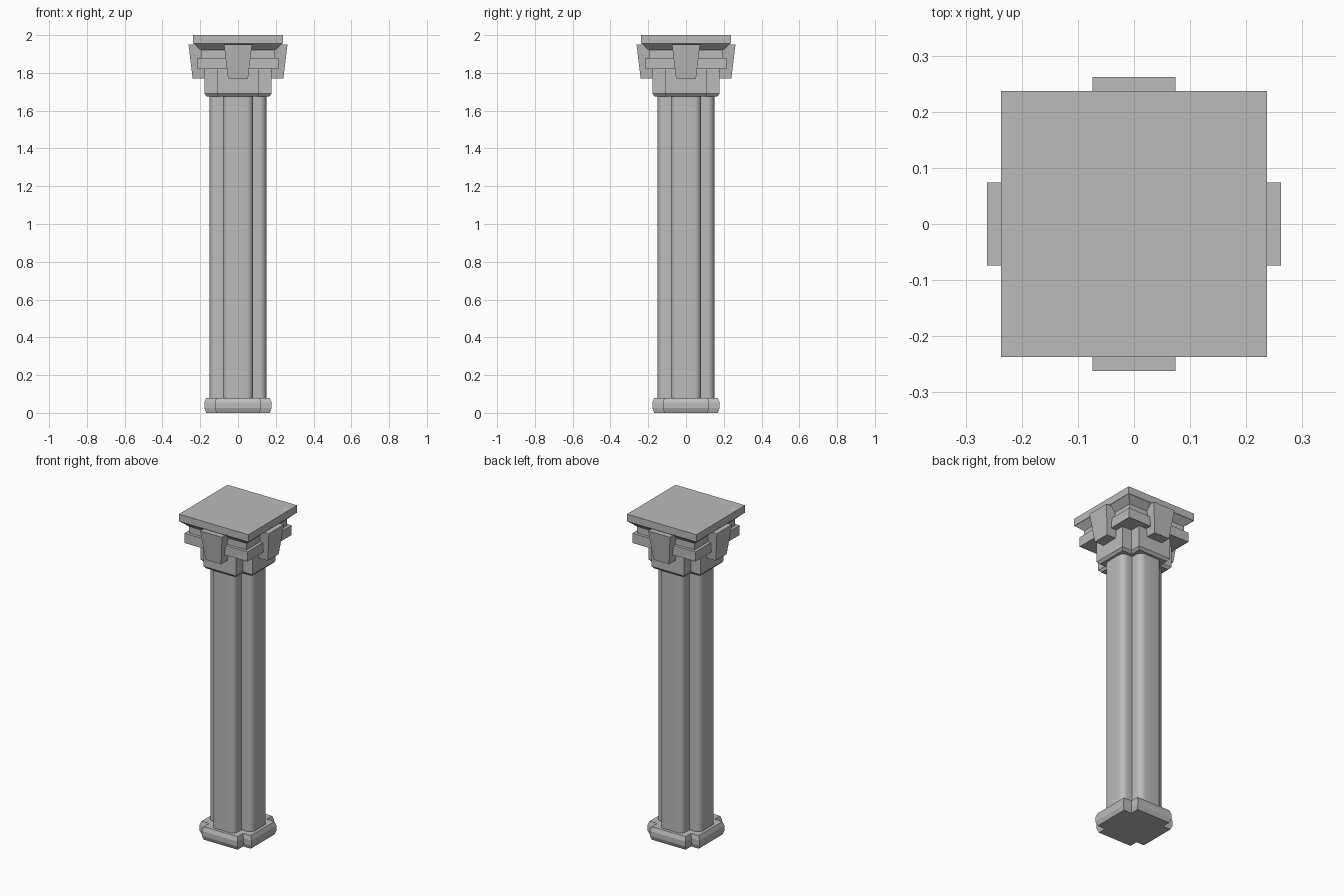
import bpy
import bmesh
import math

if "Cube" in bpy.data.objects:
    bpy.data.objects.remove(bpy.data.objects["Cube"], do_unlink=True)

# One plain stone colour
COLOUR = (0.5, 0.5, 0.5, 1)
stone = bpy.data.materials.new("grey stone")
stone.use_nodes = True
stone.diffuse_color = COLOUR
shader = stone.node_tree.nodes["Principled BSDF"]
shader.inputs["Base Color"].default_value = COLOUR
shader.inputs["Roughness"].default_value = 0.8


def square(half):
    return [(half, -half), (half, half), (-half, half), (-half, -half)]


def cross(arm, reach, radius=0.0, steps=6):
    """Plus-shaped outline; the outer corners may be rounded."""
    quarter = []
    for sign in (-1, 1):
        if radius:
            for i in range(steps + 1):
                t = math.radians(90 * i / steps) + (sign - 1) * math.pi / 4
                quarter.append((reach - radius + radius * math.cos(t),
                                sign * (arm - radius) + radius * math.sin(t)))
        else:
            quarter.append((reach, sign * arm))
    quarter.append((arm, arm))
    points = []
    for turn in range(4):
        for x, y in quarter:
            for _ in range(turn):
                x, y = -y, x
            points.append((x, y))
    return points


def loft(name, rings, smooth=False):
    """Join outlines of equal length, given as (height, outline), into a solid."""
    bm = bmesh.new()
    loops = [[bm.verts.new((x, y, z)) for x, y in outline] for z, outline in rings]
    n = len(loops[0])
    for low, high in zip(loops, loops[1:]):
        for i in range(n):
            j = (i + 1) % n
            bm.faces.new((low[i], low[j], high[j], high[i]))
    bm.faces.new(loops[0][::-1])
    bm.faces.new(loops[-1])
    bmesh.ops.recalc_face_normals(bm, faces=bm.faces)
    mesh = bpy.data.meshes.new(name)
    bm.to_mesh(mesh)
    bm.free()
    mesh.materials.append(stone)
    obj = bpy.data.objects.new(name, mesh)
    bpy.context.collection.objects.link(obj)
    if smooth:
        bpy.ops.object.select_all(action="DESELECT")
        obj.select_set(True)
        bpy.context.view_layer.objects.active = obj
        bpy.ops.object.shade_smooth_by_angle(angle=math.radians(35))
    return obj


# Foot with a slightly swollen rim
loft("base", [(0, cross(0.115, 0.168)), (0.025, cross(0.122, 0.178)),
              (0.055, cross(0.122, 0.178)), (0.08, cross(0.115, 0.168))])

# Cross-shaped shaft with rounded arms
shaft = cross(0.08, 0.15, 0.035)
loft("shaft", [(0.07, shaft), (1.69, shaft)], smooth=True)

# Neck block under the capital
loft("neck", [(1.675, cross(0.1, 0.165)), (1.69, cross(0.112, 0.178)),
              (1.83, cross(0.112, 0.178))])

# Square capital: band, recess, flared moulding and top slab
loft("band", [(1.82, square(0.215)), (1.88, square(0.215))])
loft("recess", [(1.87, square(0.197)), (1.925, square(0.197))])
loft("flared_moulding", [(1.92, square(0.197)), (1.957, square(0.237))])
loft("top_slab", [(1.955, square(0.237)), (2.0, square(0.237))])


# Tapered bracket on each side
def bracket_outline(half, reach):
    return [(-half, -reach), (half, -reach), (half, -0.15), (-half, -0.15)]


for i, side in enumerate(("front", "left", "back", "right")):
    bracket = loft(side + "_bracket", [(1.77, bracket_outline(0.053, 0.24)),
                                       (1.95, bracket_outline(0.074, 0.262))])
    bracket.rotation_euler.z = i * math.pi / 2
